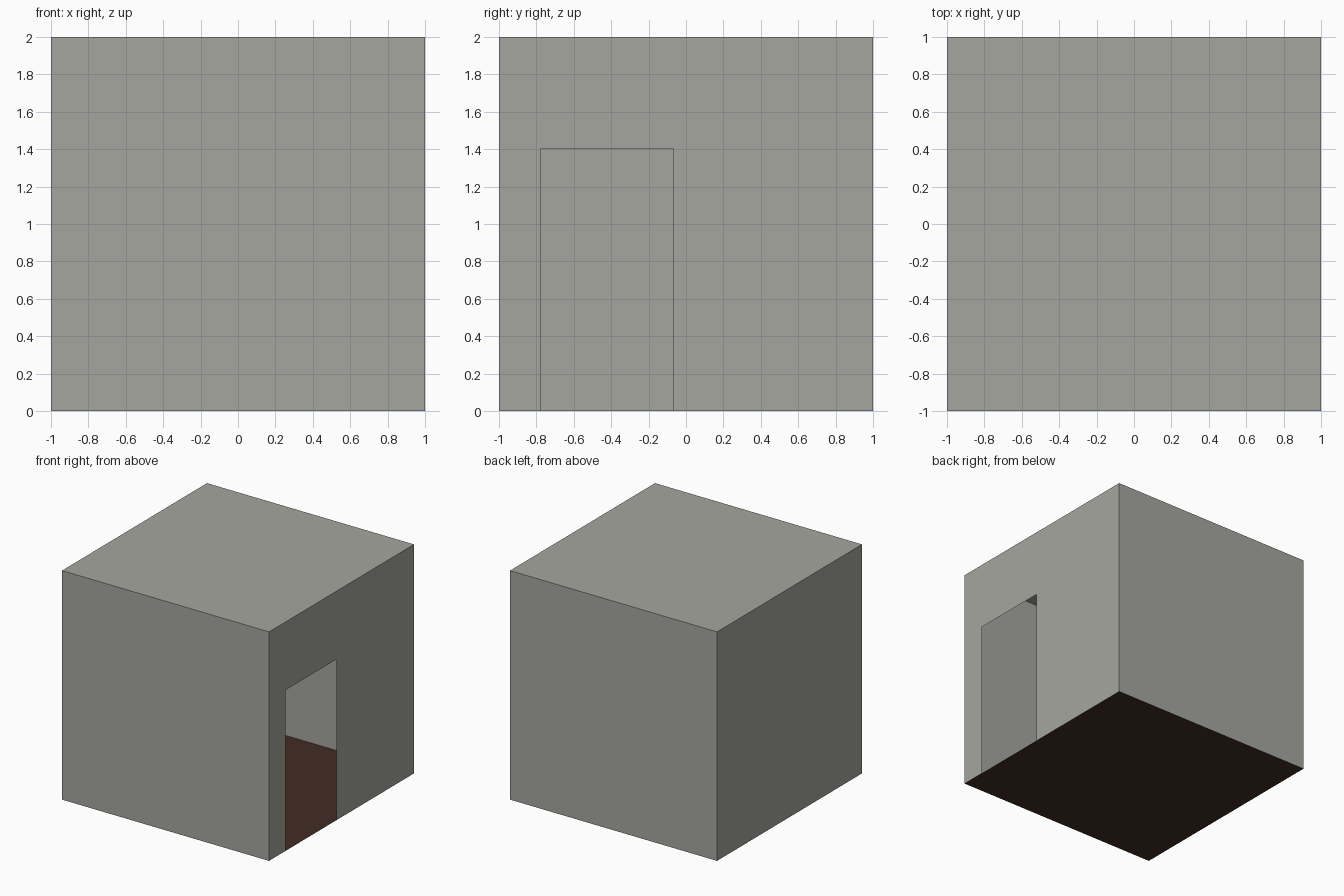
import bpy

if "Cube" in bpy.data.objects:
    bpy.data.objects.remove(bpy.data.objects["Cube"])


def material(name, rgb):
    m = bpy.data.materials.new(name)
    m.diffuse_color = (*rgb, 1)
    m.use_nodes = True
    m.node_tree.nodes["Principled BSDF"].inputs["Base Color"].default_value = m.diffuse_color
    return m


wall_grey = material("wall grey", (0.38, 0.38, 0.35))
floor_brown = material("floor brown", (0.056, 0.026, 0.018))


def panel(name, outline, mat):
    """One thin flat panel from its outline, counter-clockwise seen from its face."""
    mesh = bpy.data.meshes.new(name)
    mesh.from_pydata(outline, [], [list(range(len(outline)))])
    mesh.materials.append(mat)
    obj = bpy.data.objects.new(name, mesh)
    bpy.context.collection.objects.link(obj)
    return obj


H = 2.0                                  # room height
DOOR_L, DOOR_R, DOOR_H = -0.775, -0.07, 1.405
square = [(-1, -1), (1, -1), (1, 1), (-1, 1)]

# floor and ceiling
panel("floor", [(x, y, 0) for x, y in square], floor_brown)
panel("ceiling", [(x, y, H) for x, y in square], wall_grey)

# plain walls
for name, (x0, y0), (x1, y1) in (
    ("front_wall", (-1, -1), (1, -1)),
    ("back_wall", (1, 1), (-1, 1)),
    ("left_wall", (-1, 1), (-1, -1)),
):
    panel(name, [(x0, y0, 0), (x1, y1, 0), (x1, y1, H), (x0, y0, H)], wall_grey)

# right wall with the open doorway, as pieces around the opening
for name, y0, y1, z0 in (
    ("right_wall_front_part", -1, DOOR_L, 0),
    ("right_wall_over_door", DOOR_L, DOOR_R, DOOR_H),
    ("right_wall_back_part", DOOR_R, 1, 0),
):
    panel(name, [(1, y0, z0), (1, y1, z0), (1, y1, H), (1, y0, H)], wall_grey)
